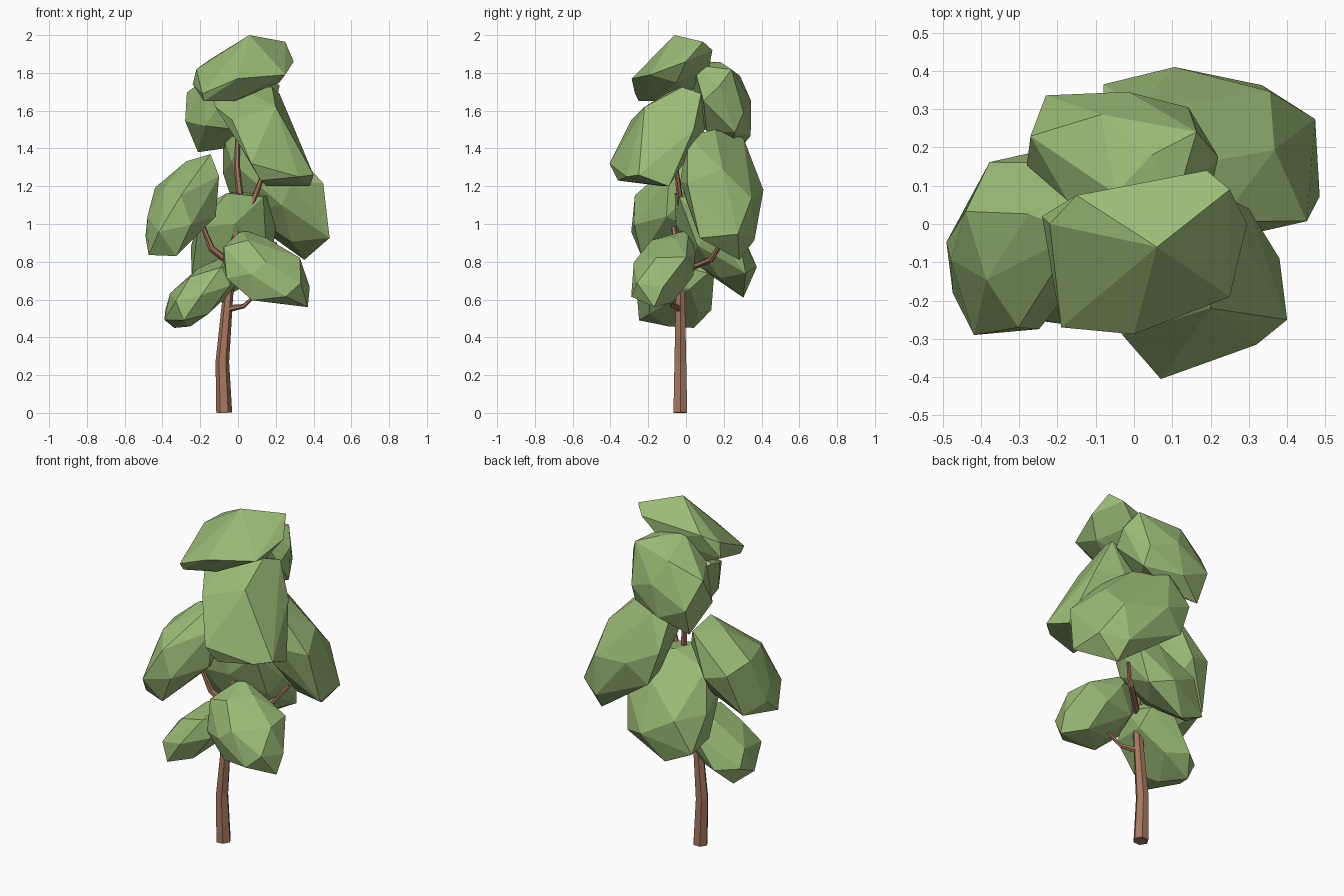
import bpy, bmesh, math, random
from mathutils import Vector

if "Cube" in bpy.data.objects:
    bpy.data.objects.remove(bpy.data.objects["Cube"])


def material(name, rgb):
    m = bpy.data.materials.new(name)
    m.diffuse_color = (*rgb, 1)
    m.use_nodes = True
    m.node_tree.nodes["Principled BSDF"].inputs["Base Color"].default_value = m.diffuse_color
    return m


LEAF = material("leaf green", (0.325, 0.495, 0.18))
BARK = material("bark brown", (0.39, 0.19, 0.115))


def hull(name, pts):
    """Flat-faced convex clump around the points."""
    bm = bmesh.new()
    for p in pts:
        bm.verts.new(p)
    bmesh.ops.convex_hull(bm, input=bm.verts[:])
    loose = [v for v in bm.verts if not v.link_faces]
    bmesh.ops.delete(bm, geom=loose, context='VERTS')
    bmesh.ops.dissolve_limit(bm, angle_limit=math.radians(8),
                             verts=bm.verts[:], edges=bm.edges[:])
    bmesh.ops.recalc_face_normals(bm, faces=bm.faces[:])
    me = bpy.data.meshes.new(name)
    bm.to_mesh(me)
    bm.free()
    me.materials.append(LEAF)
    bpy.context.collection.objects.link(bpy.data.objects.new(name, me))


def foliage(name, xr, yr, zr, rxy, rxz, ryz, seed):
    """Faceted clump filling the given box; the r values lean it along each pair of axes."""
    rng = random.Random(seed)
    l22 = math.sqrt(1 - rxy * rxy)
    l32 = (ryz - rxy * rxz) / l22
    l33 = math.sqrt(max(0.05, 1 - rxz * rxz - l32 * l32))
    pts, n, spin = [], 20, rng.uniform(0, 6.28)
    for i in range(n):
        w = 1 - 2 * (i + 0.5) / n
        a = spin + i * 2.39996 + rng.uniform(-0.25, 0.25)
        r = math.sqrt(1 - w * w)
        d = Vector((r * math.cos(a), r * math.sin(a), w))
        d /= sum(abs(c) ** 3 for c in d) ** (1 / 3)   # slightly boxy
        d *= rng.uniform(0.97, 1.04)
        pts.append(Vector((d.x, rxy * d.x + l22 * d.y,
                           rxz * d.x + l32 * d.y + l33 * d.z)))
    # fit to the box
    for k, (lo, hi) in enumerate((xr, yr, zr)):
        a, b = min(p[k] for p in pts), max(p[k] for p in pts)
        for p in pts:
            p[k] = lo + (p[k] - a) / (b - a) * (hi - lo)
    hull(name, pts)


def limb(name, pts):
    """Six-sided tapered tube through (x, y, z, radius) points."""
    cu = bpy.data.curves.new(name, 'CURVE')
    cu.dimensions = '3D'
    cu.bevel_depth = 1
    cu.bevel_resolution = 1
    cu.use_fill_caps = True
    sp = cu.splines.new('POLY')
    sp.use_smooth = False
    sp.points.add(len(pts) - 1)
    for p, (x, y, z, r) in zip(sp.points, pts):
        p.co = (x, y, z, 1)
        p.radius = r
        p.tilt = math.pi / 6
    cu.materials.append(BARK)
    ob = bpy.data.objects.new(name, cu)
    bpy.context.collection.objects.link(ob)
    bpy.ops.object.select_all(action='DESELECT')
    ob.select_set(True)
    bpy.context.view_layer.objects.active = ob
    bpy.ops.object.convert(target='MESH')


# foliage clumps, top to bottom
hull("foliage_top", [(-.24, .02, 1.74), (-.22, 0, 1.82), (-.15, .075, 1.87), (.06, -.06, 2.0),
                     (.25, .09, 1.965), (.19, .14, 1.92), (.295, .0, 1.86), (.25, -.19, 1.79),
                     (0, -.288, 1.77), (-.19, -.27, 1.69), (-.18, -.25, 1.65), (-.02, -.17, 1.65),
                     (.22, -.05, 1.75), (.1, .12, 1.82), (-.1, .02, 1.68)])
hull("foliage_upper_front", [(-.13, -.05, 1.65), (-.12, -.14, 1.62), (-.03, -.29, 1.55),
                             (.0, -.05, 1.725), (.18, -.02, 1.725), (.22, .08, 1.69),
                             (.07, -.405, 1.32), (.12, -.36, 1.23), (.32, -.315, 1.25),
                             (.40, -.25, 1.26), (.38, -.09, 1.2), (.15, -.12, 1.2),
                             (.3, .04, 1.5), (.15, .1, 1.5), (-.05, .08, 1.6), (.2, -.22, 1.62)])
foliage("foliage_upper_back", (-.28, .22), (.04, .345), (1.38, 1.86), -.2, .3, -.35, 2)
foliage("foliage_left", (-.49, -.10), (-.29, .19), (.83, 1.37), .2, .5, .35, 4)
foliage("foliage_right_back", (-.08, .485), (-.03, .41), (.81, 1.5), -.25, -.55, -.25, 5)
foliage("foliage_lower_back", (-.25, .20), (-.06, .375), (.61, 1.17), .05, .25, -.6, 6)
foliage("foliage_lower_left", (-.39, 0), (-.26, .15), (.45, .83), .1, .65, .15, 7)
foliage("foliage_lower_front", (-.08, .38), (-.29, .05), (.56, .97), -.1, -.45, .35, 8)

# trunk and branches
limb("trunk", [(-.073, -.03, 0, .042), (-.083, -.03, .27, .036), (-.055, -.03, .6, .028),
               (-.035, -.02, .82, .024), (.015, 0, 1.1, .02), (-.005, .02, 1.3, .016),
               (0, .08, 1.6, .01)])
limb("branch_left", [(-.04, -.02, .79, .02), (-.14, -.05, .87, .018), (-.2, -.07, 1.02, .011)])
limb("branch_lower_front", [(-.06, -.03, .55, .02), (.03, -.07, .565, .012), (.11, -.1, .64, .008)])
limb("branch_right_back", [(-.045, -.02, .75, .018), (.13, .13, .81, .016), (.2, .19, .9, .01)])
limb("branch_upper_front", [(0, -.01, 1.0, .018), (.08, -.03, 1.12, .017), (.14, -.05, 1.28, .012)])
limb("branch_lower_left", [(-.06, -.03, .58, .016), (-.12, -.03, .64, .012), (-.18, -.04, .68, .008)])
